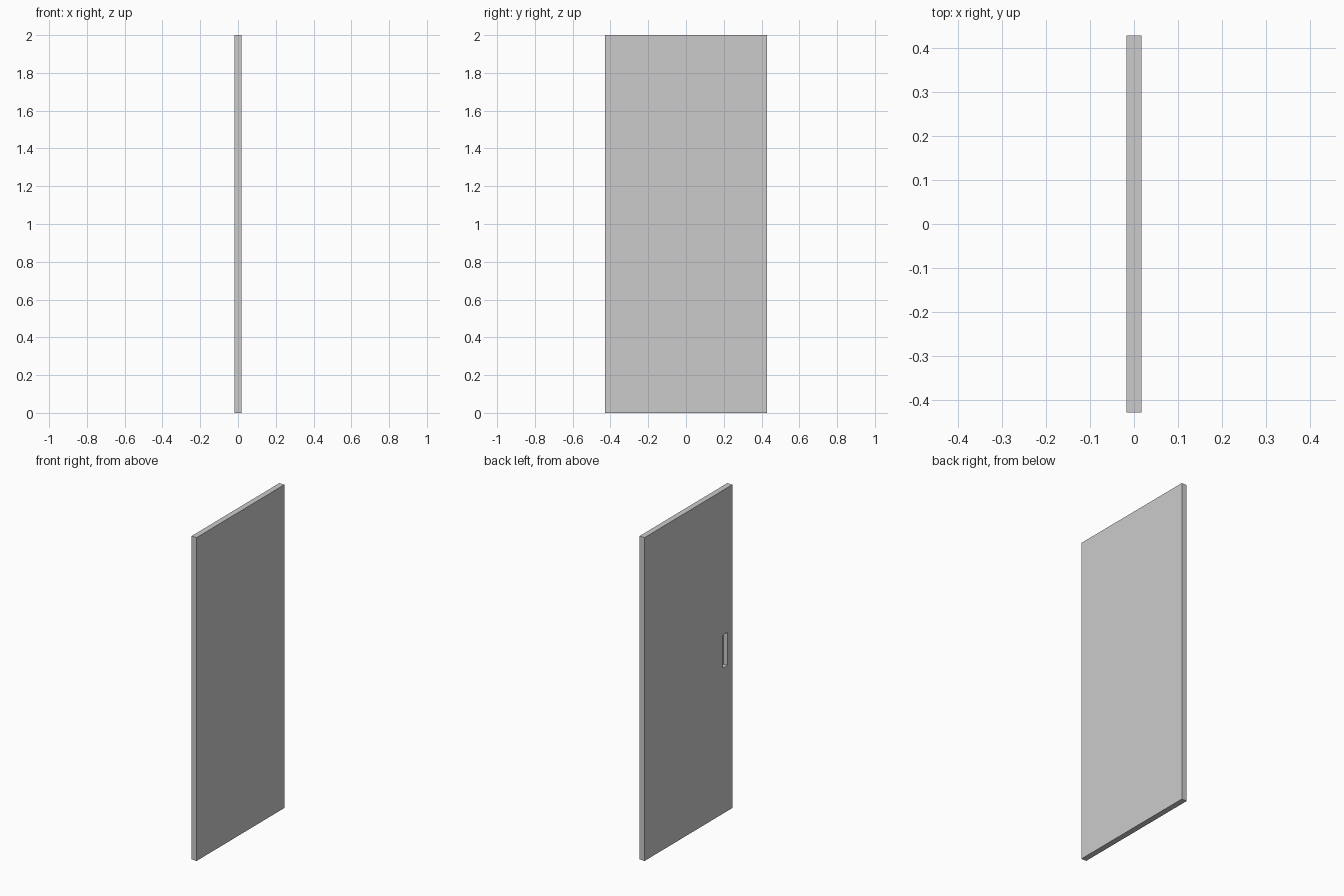
import bpy

if "Cube" in bpy.data.objects:
    bpy.data.objects.remove(bpy.data.objects["Cube"])

T, W, H = 0.035, 0.857, 2.0  # slab thickness, width, height


def box(name, lo, hi):
    """Axis-aligned box between two corners."""
    bpy.ops.mesh.primitive_cube_add(size=1, location=[(a + b) / 2 for a, b in zip(lo, hi)])
    ob = bpy.context.object
    ob.name = name
    ob.scale = [b - a for a, b in zip(lo, hi)]
    bpy.ops.object.transform_apply(location=False, rotation=False, scale=True)
    return ob


# Plain door slab
door = box("door_panel", (-T / 2, -W / 2, 0), (T / 2, W / 2, H))

# Recessed finger pull, sunk into the -x face near the -y edge
pull = box("finger_pull_cutter", (-T, -0.382, 0.90), (-T / 2 + 0.027, -0.338, 1.105))
pull.hide_render = True
pull.hide_viewport = True
pull.display_type = 'WIRE'

cut = door.modifiers.new("finger_pull", 'BOOLEAN')
cut.operation = 'DIFFERENCE'
cut.solver = 'EXACT'
cut.object = pull
